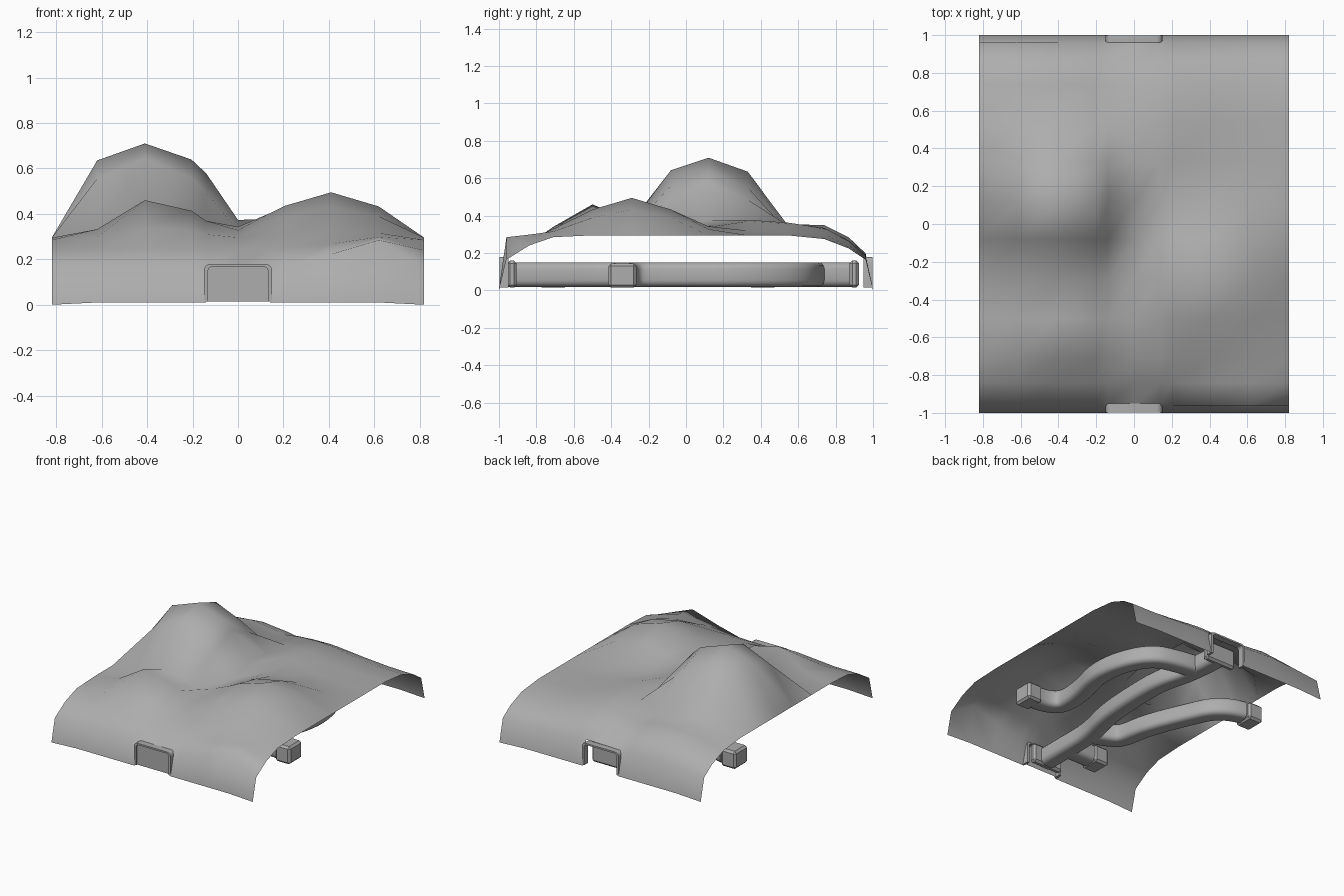
import bpy
import bmesh
from math import exp, cos, sin, pi, hypot

cube = bpy.data.objects.get("Cube")
if cube:
    bpy.data.objects.remove(cube, do_unlink=True)

grey = bpy.data.materials.new("plain_grey")
grey.use_nodes = True
grey.diffuse_color = (0.42, 0.42, 0.42, 1)
grey.node_tree.nodes["Principled BSDF"].inputs["Base Color"].default_value = grey.diffuse_color


def add_object(name, mesh, angle=None):
    """Link a mesh, give it the grey and smooth it."""
    obj = bpy.data.objects.new(name, mesh)
    bpy.context.collection.objects.link(obj)
    mesh.materials.clear()
    mesh.materials.append(grey)
    if angle is None:
        mesh.shade_smooth()
    else:
        bpy.ops.object.select_all(action="DESELECT")
        obj.select_set(True)
        bpy.context.view_layer.objects.active = obj
        bpy.ops.object.shade_smooth_by_angle(angle=angle)
    return obj


def finish(name, bm, angle=None):
    mesh = bpy.data.meshes.new(name)
    bm.to_mesh(mesh)
    bm.free()
    return add_object(name, mesh, angle)


# Landscape sheet: rolled-down ends with hills pushed up from a plateau
COLUMNS = [-0.82, -0.62, -0.41, -0.205, -0.14, 0, 0.14, 0.205, 0.41, 0.62, 0.82]
ROWS = {-1: 0.01, -0.96: 0.165, -0.84: 0.24, -0.71: 0.285, -0.5: 0.295,
        -0.29: 0.295, -0.08: 0.295, 0.12: 0.295, 0.33: 0.295, 0.54: 0.295,
        0.74: 0.275, 0.87: 0.225, 0.96: 0.165, 1: 0.01}
# Soft hills: x, y, height, spread in x, spread in y
HILLS = [(0.41, -0.29, 0.2, 0.118, 0.118), (-0.346, -0.5, 0.18, 0.048, 0.04),
         (-0.41, 0.76, 0.075, 0.1, 0.05), (0.1, 0.74, 0.06, 0.12, 0.05),
         (0.12, 0.38, 0.085, 0.07, 0.12), (0.62, -0.96, 0.12, 0.06, 0.02)]


def lift(x, y):
    if abs(x) > 0.8 or abs(y) > 0.99:
        return 0
    peak = 0.415 * max(0, 1 - (hypot(x + 0.41, y - 0.12) / 0.45) ** 2.25)
    soft = [h * exp(-(x - cx) ** 2 / sx - (y - cy) ** 2 / sy)
            for cx, cy, h, sx, sy in HILLS]
    return max(peak, *soft)


bm = bmesh.new()
grid = [[bm.verts.new((x, y, base + lift(x, y) - (0.01 if abs(x) > 0.8 and abs(y) == 1 else 0)))
         for x in COLUMNS] for y, base in ROWS.items()]
for j in range(len(grid) - 1):
    for i in range(len(COLUMNS) - 1):
        middle = abs(COLUMNS[i] + COLUMNS[i + 1]) < 0.2
        if middle and j in (0, len(grid) - 2):
            continue  # openings for the portals
        bm.faces.new((grid[j][i], grid[j][i + 1], grid[j + 1][i + 1], grid[j + 1][i]))
finish("landscape", bm)


# Portals: rounded arch frames at both ends
def arch(half, top, radius, steps=4):
    right = [(half, 0.015)]
    for k in range(steps + 1):
        a = pi / 2 * k / steps
        right.append((half - radius + radius * cos(a), top - radius + radius * sin(a)))
    return right + [(-x, z) for x, z in reversed(right)]


def portal(name, side):
    bm = bmesh.new()
    loops = [[bm.verts.new((x, side * y, z)) for x, z in arch(half, top, radius)]
             for half, top, radius, y in ((0.15, 0.18, 0.03, 0.95), (0.15, 0.18, 0.03, 0.998),
                                          (0.132, 0.168, 0.02, 0.998), (0.132, 0.168, 0.02, 0.95))]
    for k in range(4):
        a, b = loops[k], loops[(k + 1) % 4]
        for i in range(len(a) - 1):
            bm.faces.new((a[i], a[i + 1], b[i + 1], b[i]))
    for end in (0, -1):
        bm.faces.new([loop[end] for loop in loops])
    bmesh.ops.recalc_face_normals(bm, faces=bm.faces)
    finish(name, bm, 0.5)


portal("front_portal_frame", -1)
portal("back_portal_frame", 1)

# Door panel closing the front portal
bm = bmesh.new()
bm.faces.new([bm.verts.new((x, -0.985, z)) for x, z in reversed(arch(0.134, 0.168, 0.02))])
finish("front_portal_panel", bm, 0.5)


def block(name, center, size):
    bm = bmesh.new()
    bmesh.ops.create_cube(bm, size=1)
    for v in bm.verts:
        v.co = [c + s * p for c, s, p in zip(center, size, v.co)]
    bmesh.ops.bevel(bm, geom=bm.edges[:], offset=0.015, segments=1, affect="EDGES")
    finish(name, bm, 0.5)


# Tunnels: a rounded square swept along soft paths
def make_curve(name, points, kind, cyclic):
    curve = bpy.data.curves.new(name, "CURVE")
    curve.dimensions = "3D"
    curve.twist_mode = "Z_UP"
    spline = curve.splines.new(kind)
    spline.points.add(len(points) - 1)
    for p, co in zip(spline.points, points):
        p.co = (*co, 1)
    spline.use_cyclic_u = cyclic
    spline.use_endpoint_u = True
    obj = bpy.data.objects.new(name, curve)
    bpy.context.collection.objects.link(obj)
    return obj


ring = []
for q, (sx, sy) in enumerate(((1, 1), (-1, 1), (-1, -1), (1, -1))):
    for k in range(4):
        a = pi / 2 * (q + k / 3)
        ring.append((sx * 0.03 + 0.035 * cos(a), sy * 0.03 + 0.035 * sin(a), 0))
profile = make_curve("tunnel_profile", ring, "POLY", True)
profile.hide_render = True


def tunnel(name, path):
    obj = make_curve(name + "_path", [(x, y, 0.085) for x, y in path], "NURBS", False)
    spline = obj.data.splines[0]
    spline.order_u = 3
    spline.resolution_u = 8
    obj.data.bevel_mode = "OBJECT"
    obj.data.bevel_object = profile
    obj.data.use_fill_caps = True
    graph = bpy.context.evaluated_depsgraph_get()
    mesh = bpy.data.meshes.new_from_object(obj.evaluated_get(graph))
    bpy.data.objects.remove(obj, do_unlink=True)
    mesh.name = name
    add_object(name, mesh, 0.7)


tunnel("main_tunnel", [(0, -0.95), (0, -0.7), (0, -0.45), (0.07, -0.2), (0.09, 0.1),
                       (0.09, 0.4), (0.01, 0.65), (0, 0.91)])
tunnel("left_tunnel", [(0.62, -0.34), (0.42, -0.34), (0.4, -0.1), (0.5, 0.25),
                       (0.38, 0.6), (0.15, 0.67), (0.02, 0.68)])
tunnel("right_tunnel", [(-0.62, 0.41), (-0.46, 0.38), (-0.34, 0.12), (-0.23, -0.15),
                        (-0.2, -0.36), (-0.12, -0.42), (0, -0.46)])
tunnel("spur_tunnel", [(0, -0.71), (-0.1, -0.71), (-0.2, -0.71)])
bpy.data.objects.remove(profile, do_unlink=True)

# Blocks on the tunnel ends and collars behind the portals
block("left_tunnel_block", (0.65, -0.34, 0.08), (0.12, 0.15, 0.13))
block("right_tunnel_block", (-0.68, 0.41, 0.08), (0.12, 0.15, 0.13))
block("spur_tunnel_block", (-0.25, -0.71, 0.08), (0.12, 0.15, 0.13))
block("front_tunnel_collar", (0, -0.93, 0.088), (0.25, 0.05, 0.145))
block("back_tunnel_collar", (0, 0.9, 0.088), (0.25, 0.05, 0.145))
